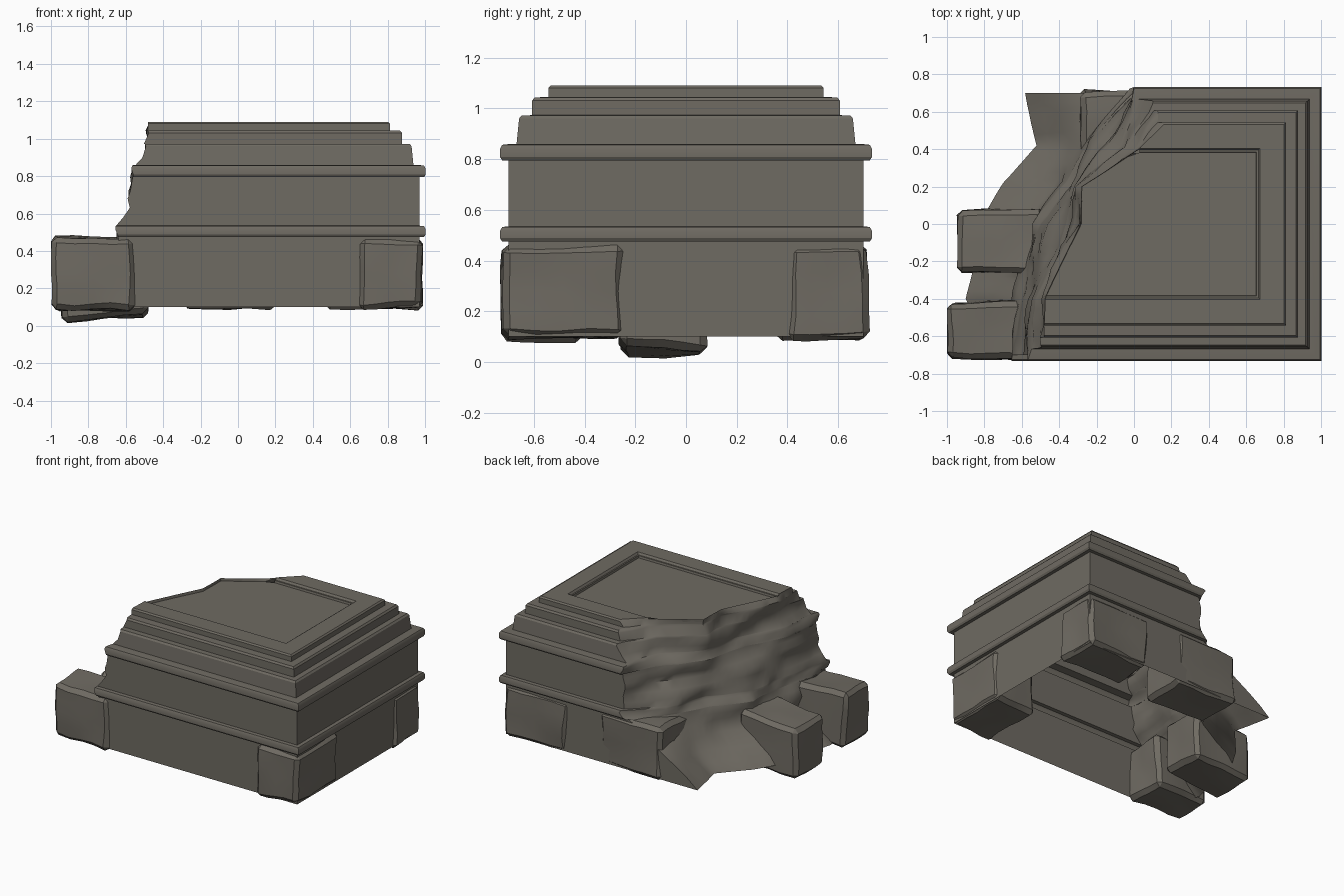
import bpy, bmesh, math, random
from mathutils import Vector, noise

if "Cube" in bpy.data.objects:
    bpy.data.objects.remove(bpy.data.objects["Cube"])

random.seed(4)
stone = bpy.data.materials.new("weathered_grey_stone")
stone.diffuse_color = (0.158, 0.145, 0.122, 1)
stone.use_nodes = True
stone.node_tree.nodes["Principled BSDF"].inputs["Base Color"].default_value = stone.diffuse_color
CX = 0.27  # right-hand face sits at CX + half width


def finish(name, bm, angle):
    me = bpy.data.meshes.new(name)
    bm.to_mesh(me)
    bm.free()
    ob = bpy.data.objects.new(name, me)
    bpy.context.collection.objects.link(ob)
    me.materials.append(stone)
    bpy.ops.object.select_all(action='DESELECT')
    ob.select_set(True)
    bpy.context.view_layer.objects.active = ob
    bpy.ops.object.shade_smooth_by_angle(angle=math.radians(angle))
    return ob


# Break outline from front to back at a few heights: height -> x values, y values
LEVELS = [
    (0.10, [-.74, -.90, -.85, -.80, -.70, -.52, -.58], [-.40, -.20, .05, .22, .42]),
    (0.30, [-.64, -.64, -.62, -.60, -.42, -.33, -.28], [-.40, -.20, .00, .24, .45]),
    (0.50, [-.64, -.60, -.56, -.52, -.34, -.25, .00], [-.40, -.20, .00, .22, .45]),
    (0.85, [-.54, -.51, -.43, -.35, -.30, -.10, .03], [-.40, -.20, .00, .20, .42]),
    (1.09, [-.48, -.47, -.38, -.28, -.28, .03, .16], [-.40, -.20, .00, .20, .40]),
]
SUB = 5
COLS = 6 * SUB


def break_point(h, z, j):
    k = 0
    while k < len(LEVELS) - 2 and z > LEVELS[k + 1][0]:
        k += 1
    (z0, xa, ya), (z1, xb, yb) = LEVELS[k], LEVELS[k + 1]
    t = (z - z0) / (z1 - z0)
    ya, yb = [-h] + ya + [h], [-h] + yb + [h]
    i = min(j // SUB, 5)
    s = j / SUB - i

    def mix(a, b):
        return (a[i] * (1 - s) + a[i + 1] * s) * (1 - t) + (b[i] * (1 - s) + b[i + 1] * s) * t
    x, y = mix(xa, xb), mix(ya, yb)
    amp = 0.05 if 0.15 < z < 1.05 else 0.008
    x += amp * noise.noise(Vector((x * 3, y * 3 + 5, z * 9))) + amp * .4 * noise.noise(Vector((y * 9, z * 20, 3)))
    if z > 1.08 and SUB < j < 5 * SUB:
        z = 1.06
    return Vector((x, y, z))


# Moulded profile (half width, height), ground to top
def roll(z0, z1):
    return [(.70, z0), (.725, z0), (.733, z0 + .013), (.733, z1 - .015), (.725, z1), (.70, z1 + .003)]


profile = [(.70, .10), (.70, .16), (.70, .22), (.70, .30), (.70, .38), (.70, .43)]
profile += roll(.475, .532)
profile += [(.70, z) for z in (.58, .63, .68, .72, .76)]
profile += roll(.795, .856)
profile += [(.668, .86), (.664, .90), (.658, .96), (.648, .972), (.608, .973), (.607, 1.03),
            (.597, 1.043), (.543, 1.045), (.543, 1.08), (.533, 1.09)]


def ring(bm, pts):
    return [bm.verts.new(p) for p in pts]


def strip(bm, a, b):
    for i in range(len(a) - 1):
        bm.faces.new((a[i], a[i + 1], b[i + 1], b[i]))


# Plinth shell: mouldings, frame and sunken top panel, open underneath
bm = bmesh.new()
rows = []
for h, z in profile:
    rows.append(ring(bm, [break_point(h, z, 0), (CX + h, -h, z), (CX + h, h, z), break_point(h, z, COLS)]))
edge = [break_point(.533, 1.09, j) for j in range(SUB, 5 * SUB + 1)]
for h, z in ((.405, 1.09), (.395, 1.075), (.385, 1.075), (.382, 1.06)):
    a, b = edge[0].copy(), edge[-1].copy()
    a.y, a.z, b.y, b.z = -h, z, h, z
    rows.append(ring(bm, [a, (CX + h, -h, z), (CX + h, h, z), b]))
for a, b in zip(rows, rows[1:]):
    strip(bm, a, b)
mid = ring(bm, edge[1:-1])
bm.faces.new(rows[-1] + mid[::-1])
finish("moulded_plinth", bm, 30)

# Broken slope closing the ruined side
bm = bmesh.new()
rows = [ring(bm, [break_point(h, z, j) for j in range(COLS + 1)]) for h, z in profile]
for a, b in zip(rows, rows[1:]):
    strip(bm, b, a)
finish("broken_slope", bm, 50)


# Rough corner stones: chamfered blocks with chipped, uneven faces
def rough_stone(name, lo, hi, seed, tilt=(0, 0, 0)):
    rnd = random.Random(seed)
    lo, hi = Vector(lo), Vector(hi)
    c, d = (lo + hi) / 2, (hi - lo) / 2
    bm = bmesh.new()
    bmesh.ops.create_cube(bm, size=2)
    for v in bm.verts:
        v.co = Vector([v.co[i] * (d[i] - rnd.uniform(0, .022)) for i in range(3)])
    bmesh.ops.bevel(bm, geom=bm.edges[:], offset=.028, segments=1, affect='EDGES')
    bmesh.ops.subdivide_edges(bm, edges=[e for e in bm.edges if e.calc_length() > .15],
                              cuts=3, use_grid_fill=True)
    for v in bm.verts:
        n = noise.noise_vector(v.co * 5 + Vector((seed * 7, 0, 0)))
        v.co += n * .016
        for i in range(3):
            v.co[i] = max(-d[i], min(d[i], v.co[i]))
        x, y, z = v.co
        v.co = c + Vector((x, y, z + tilt[0] * x + tilt[1] * y))
    bmesh.ops.recalc_face_normals(bm, faces=bm.faces[:])
    finish(name, bm, 28)


rough_stone("front_left_stone", (-1, -.73, .075), (-.535, -.40, .485), 1)
rough_stone("left_middle_stone", (-.955, -.275, .03), (-.47, .09, .42), 2, (.08, -.03))
rough_stone("front_right_stone", (.64, -.735, .085), (.99, -.23, .474), 3)
rough_stone("back_right_stone", (.46, .40, .08), (.99, .725, .474), 4)
rough_stone("back_stone", (-.30, .35, .075), (.21, .728, .474), 5)
